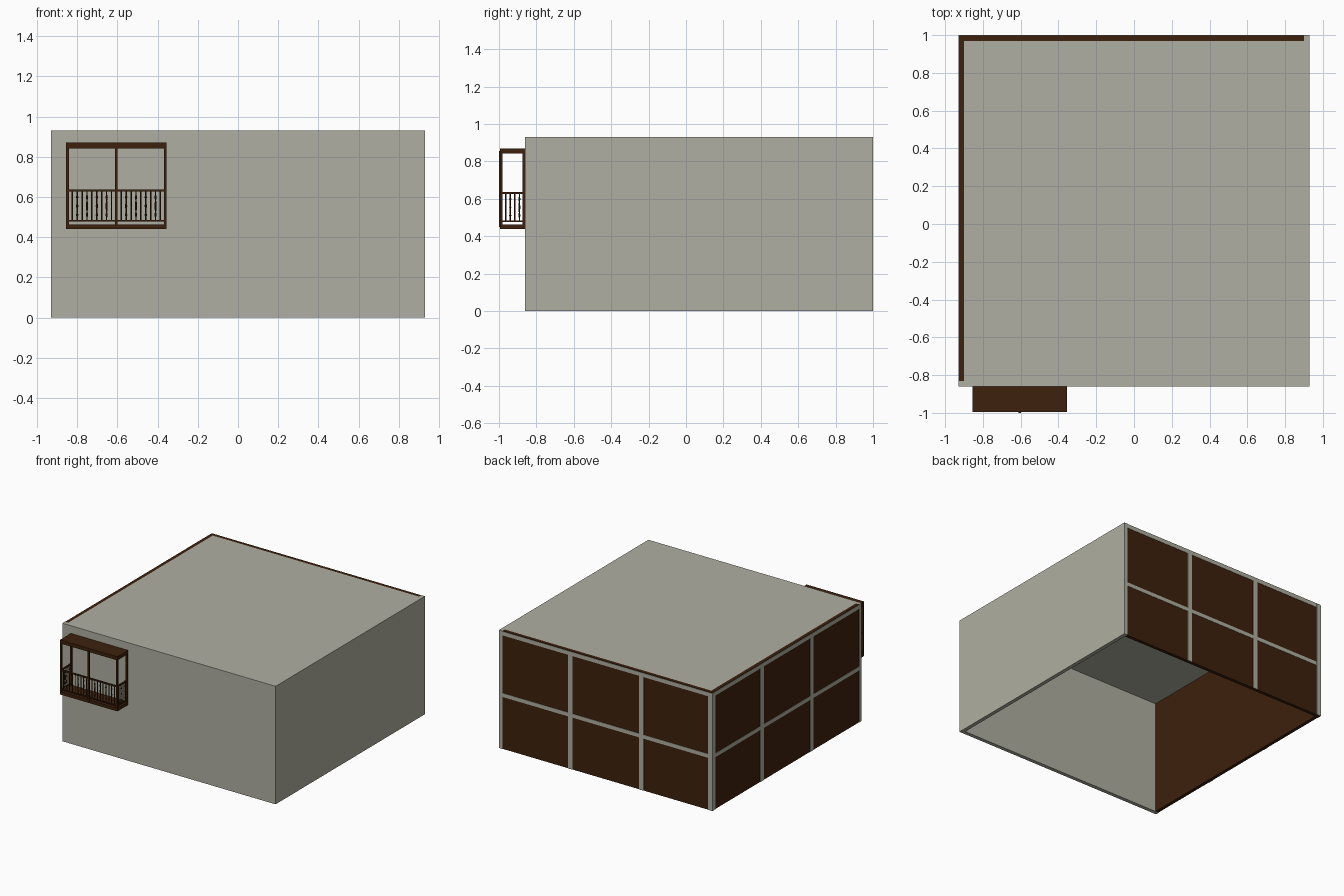
import bpy, bmesh, math
from mathutils import Matrix, Vector

if "Cube" in bpy.data.objects:
    bpy.data.objects.remove(bpy.data.objects["Cube"])


def material(name, rgb):
    m = bpy.data.materials.new(name)
    m.diffuse_color = (*rgb, 1)
    m.use_nodes = True
    m.node_tree.nodes["Principled BSDF"].inputs["Base Color"].default_value = m.diffuse_color
    return m


GREY = material("grey plaster", (0.43, 0.43, 0.36))
BROWN = material("dark brown wood", (0.048, 0.015, 0.004))


def finish(name, bm, mat):
    bmesh.ops.recalc_face_normals(bm, faces=bm.faces)
    me = bpy.data.meshes.new(name)
    bm.to_mesh(me)
    bm.free()
    me.materials.append(mat)
    ob = bpy.data.objects.new(name, me)
    bpy.context.collection.objects.link(ob)
    return ob


def add_box(bm, x0, x1, y0, y1, z0, z1):
    m = Matrix.Translation(((x0 + x1) / 2, (y0 + y1) / 2, (z0 + z1) / 2))
    bmesh.ops.create_cube(bm, size=1, matrix=m @ Matrix.Diagonal((x1 - x0, y1 - y0, z1 - z0, 1)))


def boxes(name, mat, *specs):
    bm = bmesh.new()
    for s in specs:
        add_box(bm, *s)
    return finish(name, bm, mat)


# Shell: walls and roof, open underneath
X, YF, YB, H, T = 0.93, -0.86, 1.0, 0.93, 0.03
E = 0.003  # beams stand this far proud of the wooden walls
boxes("front_wall", GREY, (-X, X, YF, YF + T, 0, H))
boxes("right_wall", GREY, (X - T, X, YF + T, YB, 0, H))
boxes("roof", GREY, (-X + T, X - T, YF + T, YB - T, H - T, H))
boxes("left_wooden_wall", BROWN, (-X + E, -X + T, YF + T, YB - E, 0, H))
boxes("back_wooden_wall", BROWN, (-X + T, X - T, YB - T, YB - E, 0, H))

# Grey timber grid on the back and left walls
W = 0.04
levels = [(0.41, 0.44), (0.895, 0.926)]
back, left = [], []
for i in range(1, 3):
    cx = -X + 2 * X * i / 3
    cy = YF + (YB - YF) * i / 3
    back.append((cx - W / 2, cx + W / 2, YB - E, YB, 0, 0.926))
    left.append((-X, -X + E, cy - W / 2, cy + W / 2, 0, 0.926))
for z0, z1 in levels:
    back.append((-X + W, X - T, YB - E, YB - 0.0003, z0, z1))
    left.append((-X + 0.0003, -X + E, YF + T, YB - W, z0, z1))
back.append((-X, -X + W, YB - E, YB, 0, 0.926))
left.append((-X, -X + E, YB - W, YB - E, 0, 0.926))
boxes("back_beams", GREY, *back)
boxes("left_beams", GREY, *left)

# Balcony slabs
BX0, BX1, BY = -0.855, -0.355, -0.995
MID = (BX0 + BX1) / 2
boxes("balcony_floor", BROWN, (BX0, BX1, BY, YF, 0.44, 0.464))
boxes("balcony_roof", BROWN, (BX0, BX1, BY, YF, 0.842, 0.87))

# Balcony posts
P = 0.0065
PX0, PX1, PY0, PY1 = BX0 + P, BX1 - P, BY + P, YF - P
posts = [(PX0, PY0), (MID, PY0 - 0.005), (PX1, PY0), (PX0, PY1), (PX1, PY1)]
boxes("balcony_posts", BROWN,
      *[(x - P, x + P, y - P, y + P, 0.45, 0.855) for x, y in posts])

# Balcony rails, top and bottom, on three sides
rails = []
for z, h, w in ((0.632, 0.005, 0.006), (0.481, 0.004, 0.004)):
    rails.append((PX0, PX1, PY0 - w, PY0 + w, z - h, z + h))
    for x in (PX0, PX1):
        rails.append((x - w, x + w, PY0, PY1, z - h, z + h))
boxes("balcony_rails", BROWN, *rails)

# Balusters, plain and turned in alternation
PLAIN = [(0.0035, 0.48), (0.0035, 0.63)]
TURNED = [(0.003, 0.48), (0.003, 0.50), (0.006, 0.51), (0.003, 0.525), (0.0055, 0.555),
          (0.003, 0.585), (0.006, 0.60), (0.003, 0.61), (0.003, 0.63)]


def add_turned(bm, x, y, profile, n=8):
    rings = []
    for r, z in profile:
        rings.append([bm.verts.new((x + r * math.cos(2 * math.pi * k / n),
                                    y + r * math.sin(2 * math.pi * k / n), z)) for k in range(n)])
    for a, b in zip(rings, rings[1:]):
        for k in range(n):
            bm.faces.new((a[k], a[(k + 1) % n], b[(k + 1) % n], b[k]))


bm = bmesh.new()
runs = [((PX0, PY0), (MID, PY0), 9), ((MID, PY0), (PX1, PY0), 9),
        ((PX0, PY0), (PX0, PY1), 4), ((PX1, PY0), (PX1, PY1), 4)]
for a, b, count in runs:
    for i in range(1, count + 1):
        p = Vector(a).lerp(Vector(b), i / (count + 1))
        add_turned(bm, p.x, p.y, PLAIN if i % 2 else TURNED)
finish("balcony_balusters", bm, BROWN)
